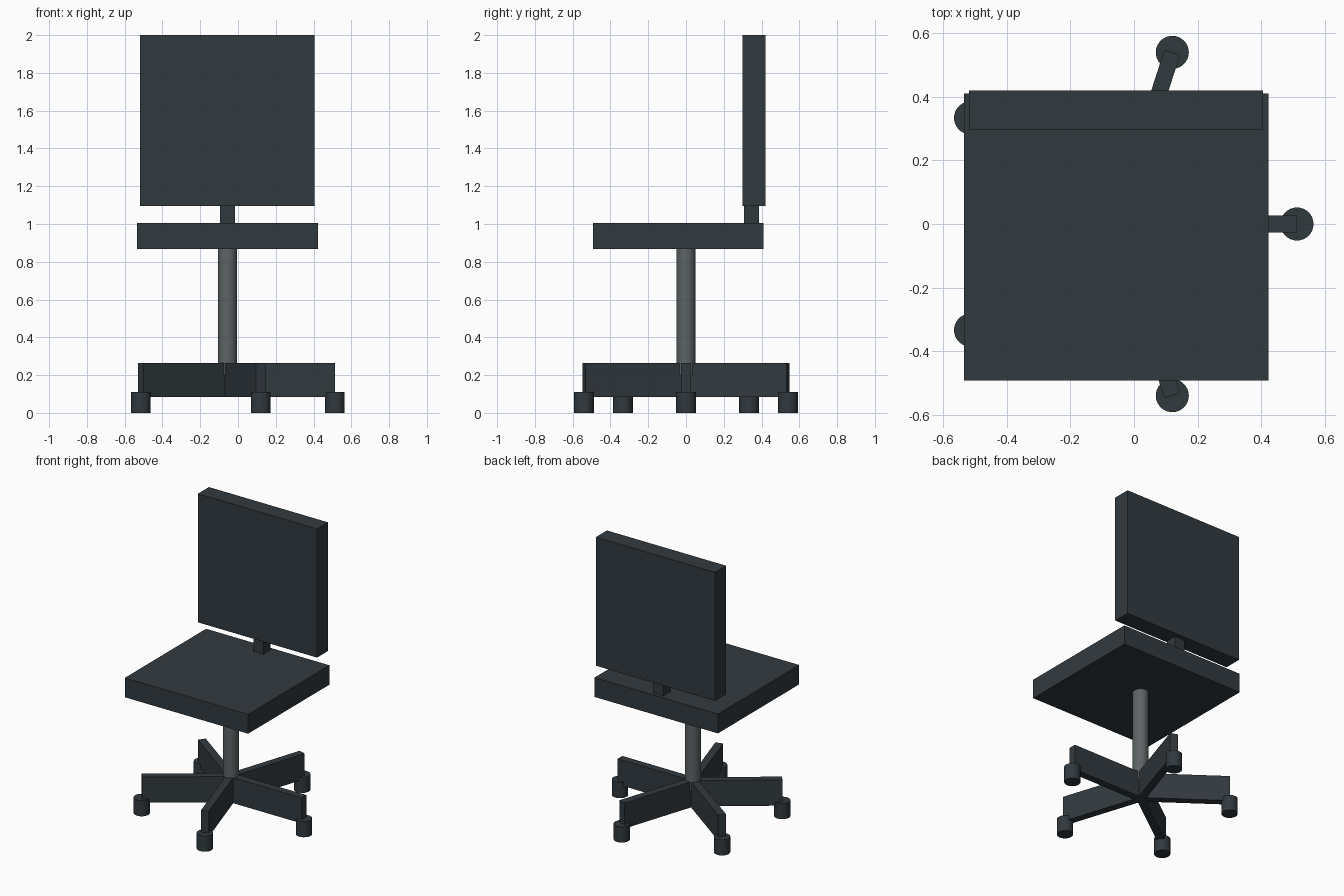
import bpy
import math
from mathutils import Matrix, Vector

cube = bpy.data.objects.get("Cube")
if cube:
    bpy.data.objects.remove(cube, do_unlink=True)


def make_material(name, rgb):
    mat = bpy.data.materials.new(name)
    mat.use_nodes = True
    mat.diffuse_color = (*rgb, 1)
    mat.node_tree.nodes["Principled BSDF"].inputs["Base Color"].default_value = (*rgb, 1)
    return mat


DARK = make_material("dark slate", (0.031, 0.041, 0.049))
METAL = make_material("grey metal", (0.11, 0.125, 0.13))


def box(name, low, high, mat):
    low, high = Vector(low), Vector(high)
    bpy.ops.mesh.primitive_cube_add(size=1)
    ob = bpy.context.object
    ob.name = name
    ob.data.transform(Matrix.Translation((low + high) / 2) @ Matrix.Diagonal((*(high - low), 1)))
    ob.data.materials.append(mat)
    return ob


def cylinder(name, x, y, bottom, top, radius, mat):
    bpy.ops.mesh.primitive_cylinder_add(
        vertices=32, radius=radius, depth=top - bottom, location=(x, y, (bottom + top) / 2))
    ob = bpy.context.object
    ob.name = name
    ob.data.materials.append(mat)
    bpy.ops.object.shade_smooth_by_angle(angle=math.radians(40))
    return ob


# Axis of the swivel base
AXIS_X = -0.055
REACH = 0.568

# Seat, backrest and the short bracket joining them
box("seat", (-0.535, -0.493, 0.868), (0.424, 0.41, 1.004), DARK)
box("backrest", (-0.52, 0.298, 1.096), (0.406, 0.42, 2.0), DARK)
box("backrest_bracket", (-0.095, 0.306, 0.99), (-0.016, 0.386, 1.11), DARK)

# Central post
cylinder("post", AXIS_X, 0, 0.2, 0.88, 0.051, METAL)

# Five-star base with a caster under each leg tip
for i in range(5):
    angle = math.radians(72 * i)
    leg = box(f"base_leg_{i + 1}", (0, -0.026, 0.083), (REACH, 0.026, 0.263), DARK)
    leg.location.x = AXIS_X
    leg.rotation_euler.z = angle
    cylinder(f"caster_{i + 1}", AXIS_X + REACH * math.cos(angle), REACH * math.sin(angle),
             0, 0.11, 0.052, DARK)
